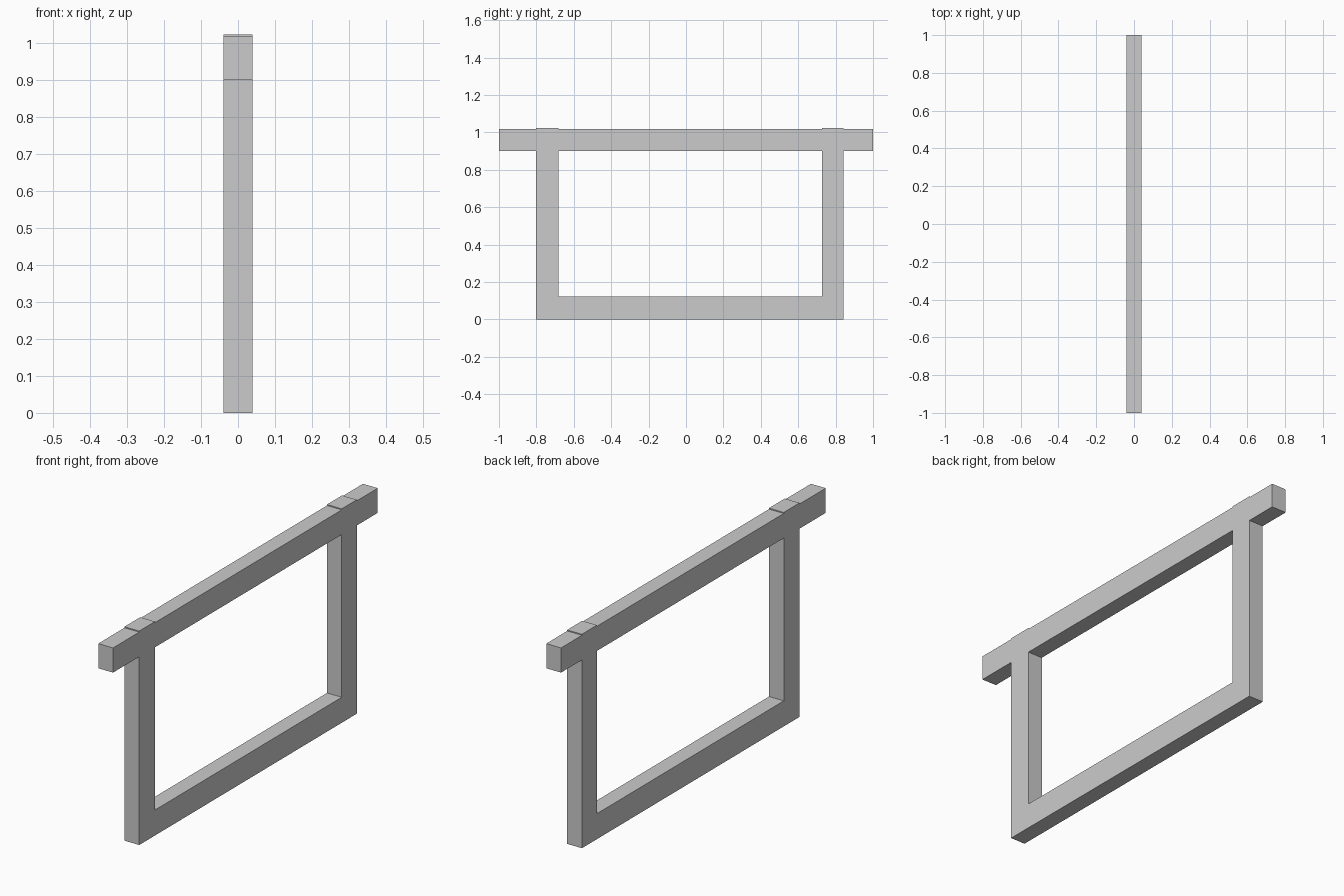
import bpy, bmesh

if "Cube" in bpy.data.objects:
    bpy.data.objects.remove(bpy.data.objects["Cube"])

HALF = 0.039             # half thickness along x
RAIL_Z, RAIL_TOP, POST_TOP = 0.90, 1.018, 1.023
BASE_TOP = 0.122
POSTS = {"left_post": (-0.802, -0.683), "right_post": (0.728, 0.842)}


def extrude_profile(name, pts):
    """Extrude a closed (y, z) outline through the frame thickness."""
    bm = bmesh.new()
    face = bm.faces.new([bm.verts.new((-HALF, y, z)) for y, z in pts])
    res = bmesh.ops.extrude_face_region(bm, geom=[face])
    verts = [g for g in res["geom"] if isinstance(g, bmesh.types.BMVert)]
    bmesh.ops.translate(bm, verts=verts, vec=(2 * HALF, 0, 0))
    bmesh.ops.recalc_face_normals(bm, faces=bm.faces)
    mesh = bpy.data.meshes.new(name)
    bm.to_mesh(mesh)
    bm.free()
    obj = bpy.data.objects.new(name, mesh)
    bpy.context.collection.objects.link(obj)
    return obj


def bar(name, y0, y1, z0, z1):
    return extrude_profile(name, [(y0, z0), (y1, z0), (y1, z1), (y0, z1)])


# Upright posts, standing under the top rail
for name, (y0, y1) in POSTS.items():
    bar(name, y0, y1, 0, RAIL_Z)

# Bottom rail, fitted between the posts
bar("bottom_rail", POSTS["left_post"][1], POSTS["right_post"][0], 0, BASE_TOP)

# Top rail with overhanging ends; post ends stand slightly proud of its top
outline = [(1, RAIL_TOP), (1, RAIL_Z), (-1, RAIL_Z), (-1, RAIL_TOP)]
for y0, y1 in POSTS.values():
    outline += [(y0, RAIL_TOP), (y0, POST_TOP), (y1, POST_TOP), (y1, RAIL_TOP)]
extrude_profile("top_rail", outline)
